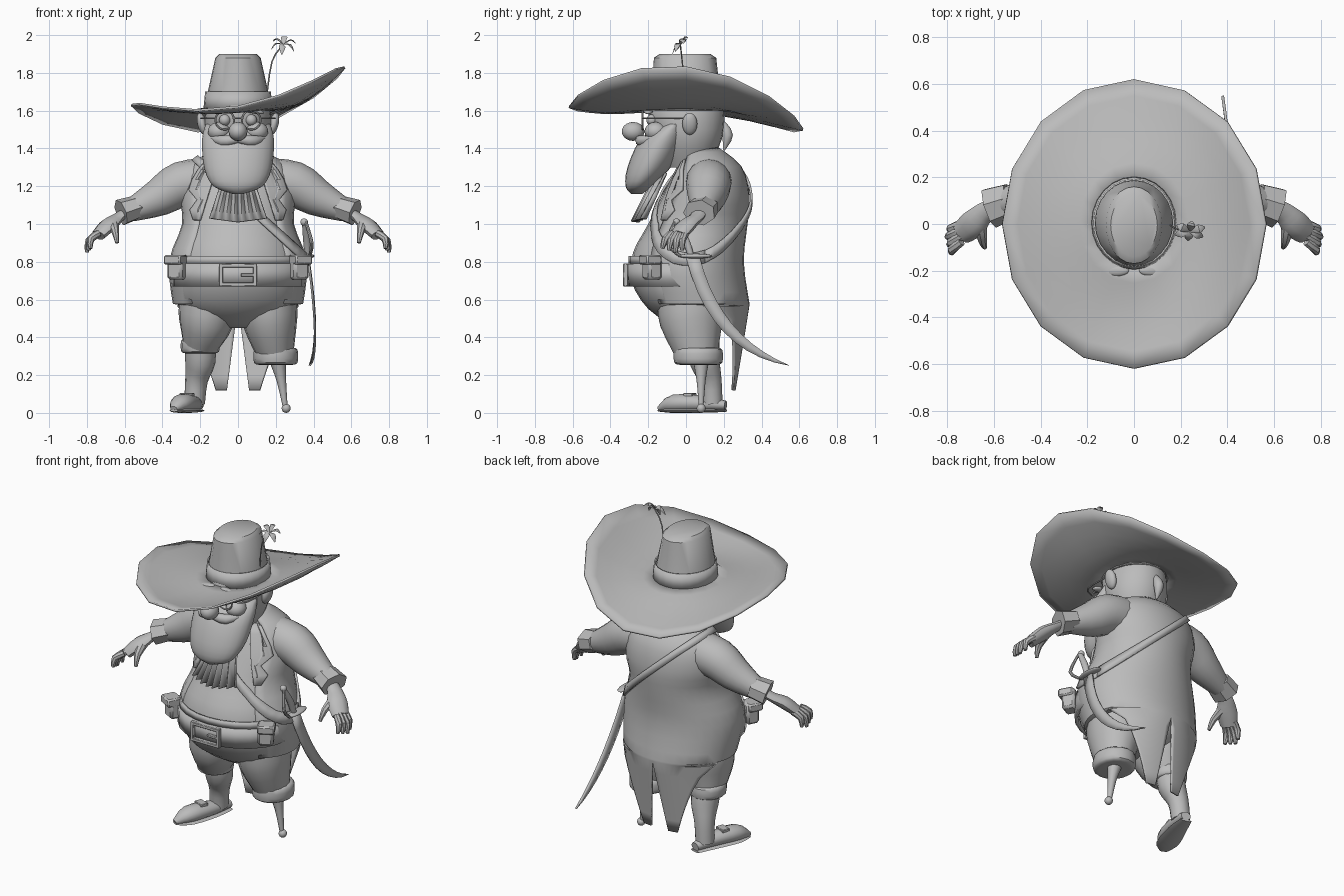
import bpy, bmesh
from math import sin, cos, pi, radians, sqrt
from mathutils import Vector, Matrix
from mathutils.bvhtree import BVHTree

cube = bpy.data.objects.get("Cube")
if cube:
    bpy.data.objects.remove(cube, do_unlink=True)

clay = bpy.data.materials.new("plain_grey")
clay.use_nodes = True
grey = (.5, .5, .5, 1)
clay.diffuse_color = grey
clay.node_tree.nodes["Principled BSDF"].inputs["Base Color"].default_value = grey
BACK, UP = Vector((0, 1, 0)), Vector((0, 0, 1))


def finish(name, bm, mirror=False, thick=0, angle=40):
    """Turn a bmesh into a named, shaded object."""
    bmesh.ops.recalc_face_normals(bm, faces=bm.faces)
    mesh = bpy.data.meshes.new(name)
    bm.to_mesh(mesh)
    bm.free()
    mesh.materials.append(clay)
    mesh.shade_smooth()
    mesh.set_sharp_from_angle(angle=radians(angle))
    obj = bpy.data.objects.new(name, mesh)
    bpy.context.collection.objects.link(obj)
    if mirror:
        obj.modifiers.new("mirror", "MIRROR")
    if thick:
        solid = obj.modifiers.new("thickness", "SOLIDIFY")
        solid.thickness, solid.offset = thick, 0
    return obj


def smooth(keys, steps):
    """Flowing curve through a few keys of any dimension."""
    keys = [Vector(k) for k in keys]
    out = []
    for i, (a, b) in enumerate(zip(keys, keys[1:])):
        leave = (b - keys[max(i - 1, 0)]) / 2
        arrive = (keys[min(i + 2, len(keys) - 1)] - a) / 2
        for s in range(steps):
            t = s / steps
            r = 1 - t
            out.append(a * (1 + 2 * t) * r * r + leave * t * r * r + b * t * t * (3 - 2 * t) - arrive * t * t * r)
    return out + [keys[-1]]


def grid(name, rows, closed=False, caps=False, **options):
    """Skin a list of equal rows of points."""
    bm = bmesh.new()
    verts = [[bm.verts.new(p) for p in row] for row in rows]
    count = len(rows[0])
    for a, b in zip(verts, verts[1:]):
        for i in range(count if closed else count - 1):
            j = (i + 1) % count
            bm.faces.new((a[i], a[j], b[j], b[i]))
    if caps:
        bm.faces.new(verts[0])
        bm.faces.new(verts[-1])
    return finish(name, bm, **options)


def oval(z, half_width, front, back, turn):
    """Point on a horizontal oval; turn starts at the back."""
    middle, depth = (front + back) / 2, (back - front) / 2
    return Vector((half_width * sin(turn), middle + depth * cos(turn), z))


def loft(name, keys, sides=24, steps=3, caps=True, **options):
    rows = [[oval(*key, 2 * pi * i / sides) for i in range(sides)] for key in smooth(keys, steps)]
    return grid(name, rows, True, caps, **options)


def tube(name, keys, sides=10, steps=3, flat=1, **options):
    """Section swept along keys of x, y, z and radius."""
    keys = smooth(keys, steps)
    path = [k.to_3d() if len(k) == 3 else Vector(k[:3]) for k in keys]
    span = path[-1] - path[0]
    ref = UP if max(abs(span.x), abs(span.y)) > abs(span.z) else BACK
    rows = []
    for i, p in enumerate(path):
        along = (path[min(i + 1, len(path) - 1)] - path[max(i - 1, 0)]).normalized()
        side = along.cross(ref).normalized()
        over = side.cross(along) * flat
        turns = [2 * pi * k / sides for k in range(sides)]
        rows.append([p + (side * cos(a) + over * sin(a)) * keys[i][3] for a in turns])
    return grid(name, rows, True, True, **options)


def blob(name, place, scale, tilt=0, **options):
    bm = bmesh.new()
    shape = Matrix.Translation(place) @ Matrix.Rotation(tilt, 4, "Y") @ Matrix.Diagonal((*scale, 1))
    bmesh.ops.create_uvsphere(bm, u_segments=16, v_segments=10, radius=1, matrix=shape)
    return finish(name, bm, angle=80, **options)


def box(name, place, size, turn=0):
    bm = bmesh.new()
    shape = Matrix.Translation(place) @ Matrix.Rotation(turn, 4, "Z") @ Matrix.Diagonal((*size, 1))
    bmesh.ops.create_cube(bm, size=1, matrix=shape)
    bmesh.ops.bevel(bm, geom=bm.edges[:], offset=min(size) / 6, segments=1, affect="EDGES")
    return finish(name, bm)


# Torso with belly and seat
torso = loft("torso", [(.45, .1, -.05, .15), (.55, .3, -.2, .25), (.7, .33, -.29, .26), (.85, .32, -.28, .25),
                       (1, .28, -.2, .28), (1.2, .28, -.1, .3), (1.4, .1, 0, .15)])

# Coat and split tails: one half, mirrored
part = [i / 12 for i in range(13)]
coat_rows = [[oval(*key, radians(135) * f) for f in part] for key in smooth(
    [(1.4, .1, 0, .17), (1.3, .26, -.06, .29), (1.15, .3, -.12, .33), (1, .29, -.2, .32),
     (.8, .36, -.27, .3), (.58, .34, -.22, .33)], 3)]
for k in range(7):
    t = k / 6
    inner, outer = 10 * t, 70 - 50 * sqrt(t)
    coat_rows.append([oval(.57 - .45 * t, .34, -.2, .33 - .07 * t, radians(inner + (outer - inner) * f)) for f in part])
coat = grid("coat", coat_rows, mirror=True, thick=.012)

# Surface lookup for parts lying on the clothes
bpy.context.view_layer.update()
deps = bpy.context.evaluated_depsgraph_get()
trees = [BVHTree.FromObject(cloth, deps) for cloth in (torso, coat)]


def lie_on(origin, direction):
    hits = [h for h in (tree.ray_cast(origin, direction) for tree in trees) if h[0]]
    point = min(hits, key=lambda h: h[3])[0] if hits else origin + direction
    return point - direction * .012


# Strap from one shoulder to the sword hip
middle, slope = Vector((.07, .1, 1.08)), Vector((.74, 0, -.67))
strap = []
for i in range(49):
    a = 2 * pi * i / 48
    out = slope * cos(a) + BACK * sin(a)
    strap.append([lie_on(middle + slope.cross(BACK) * edge + out, -out) for edge in (-.02, .02)])
grid("shoulder_strap", strap, thick=.012)

# Notched lapels
lapel = []
for k in range(7):
    t = k / 6
    width = .11 * sin(pi * (.2 + .7 * t)) * (.5 if k == 4 else 1)
    lapel.append([lie_on(Vector((.1 + .1 * t + width * f, -1, 1.34 - .32 * t)), BACK) for f in part])
grid("lapel", lapel, mirror=True, thick=.012, angle=20)

# Pleated neck cloth, fanning out downwards
pleats = []
for t in (0, .5, 1):
    pleats.append([((.07 + .08 * t) * s / 7, -.15 - .12 * t + (.01 + .01 * t) * (-1) ** s + .05 * (s / 7) ** 2,
                    1.27 - .26 * t + .02 * t * abs(s / 7)) for s in range(-7, 8)])
grid("neck_cloth", pleats, thick=.01, angle=25)

# Waistcoat hem, belt and buckle
loft("waistcoat_hem", [(.79, .34, -.3, .25), (.83, .33, -.3, .25)], steps=1, caps=False, thick=.01)
loft("belt", [(.67, .34, -.3, .26), (.79, .34, -.31, .26)], steps=1, caps=False, thick=.02)
for s in (-1, 1):
    box("buckle_side", (.09 * s, -.32, .73), (.02, .025, .12))
    box("buckle_bar", (0, -.32, .73 + .05 * s), (.18, .025, .02))
    box("pouch", (.32 * s, -.18, .77), (.09, .08, .13), s / 2)
    box("pouch_flap", (.33 * s, -.19, .81), (.1, .09, .05), s / 2)
box("buckle_prong", (.05, -.32, .73), (.07, .02, .015))

# Head, ears and tied hair
loft("head", [(1.3, .1, -.1, .12), (1.45, .17, -.17, .19), (1.6, .17, -.2, .2), (1.7, .13, -.15, .15)])
blob("ear", (.19, .02, 1.53), (.025, .04, .06), .25, mirror=True)
tube("tied_hair", [(0, .19, 1.54, .015), (0, .22, 1.47, .03), (0, .2, 1.39, .005)])

# Face and beard
blob("nose", (0, -.28, 1.49), (.05, .06, .05))
blob("cheek", (.1, -.16, 1.49), (.06, .06, .05), mirror=True)
blob("eye", (.07, -.18, 1.55), (.03, .03, .03), mirror=True)
blob("eyebrow", (.08, -.2, 1.6), (.06, .025, .015), .2, mirror=True)
tube("moustache", [(0, -.25, 1.45, .02), (.08, -.23, 1.44, .03), (.15, -.17, 1.46, .005)], mirror=True)
loft("beard", [(1.53, .17, -.12, 0), (1.45, .19, -.24, 0), (1.3, .18, -.31, -.08), (1.2, .13, -.32, -.18),
               (1.16, .03, -.29, -.23)])

# Round spectacles
hoop = [2 * pi * i / 20 for i in range(21)]
tube("spectacle_rim", [(.07 + .05 * cos(a), -.23, 1.55 + .05 * sin(a), .005) for a in hoop],
     sides=6, steps=1, mirror=True)
tube("spectacle_arm", [(.12, -.23, 1.56, .005), (.19, -.18, 1.56, .005), (.19, 0, 1.56, .005)], sides=6, mirror=True)
tube("spectacle_bridge", [(-.03, -.23, 1.56, .005), (.03, -.23, 1.56, .005)], sides=6)

# Hat crown and band
loft("hat_crown", [(1.6, .18, -.19, .2), (1.7, .16, -.18, .18), (1.88, .12, -.17, .16), (1.9, .1, -.14, .13)], steps=1)
loft("hat_band", [(1.6, .18, -.19, .2), (1.7, .17, -.18, .19)], steps=1, caps=False, thick=.008)

# Hat brim: sixteen sides, swept up on one side and drooping behind
brim = []
for k in range(7):
    t = k / 6
    row = []
    for i in range(16):
        a = pi * i / 8
        rim_z = 1.645 + .1 * sin(a) - .06 * cos(a) - .085 * cos(2 * a)
        z = 1.61 + (rim_z - 1.61) * t ** 1.5 - .02 * sin(pi * t)
        row.append(oval(z, .17, -.18, .19, a).lerp(oval(z, .565, -.62, .62, a), t))
    brim.append(row)
grid("hat_brim", brim, closed=True, thick=.012)

# Flower on the hat
tube("flower_stem", [(.15, 0, 1.66, .004), (.18, -.02, 1.86, .004), (.24, -.03, 1.95, .004)], sides=6)
heart = Vector((.24, -.03, 1.95))
for i in range(6):
    a = pi / 3 * i + .4
    reach = Vector((cos(a), .6 * sin(a), .6 * sin(a))) * .07
    tube("petal", [(*heart, .005), (*(heart + reach * .6 + UP * .015), .018), (*(heart + reach - UP * .01), .003)],
         sides=8, flat=.2)

# Arms, turned-back cuffs and hands
tube("sleeve", [(.15, .12, 1.23, .12), (.3, .12, 1.21, .12), (.42, .11, 1.14, .1), (.57, .09, 1.07, .06)],
     sides=16, mirror=True)
tube("sleeve_cuff", [(.53, .1, 1.09, .08), (.62, .07, 1.06, .09)], sides=7, steps=1, flat=.8, mirror=True, angle=20)
tube("palm", [(.58, .08, 1.07, .04), (.64, .05, 1.03, .045), (.69, 0, .99, .06), (.74, -.04, .94, .05)],
     flat=.6, mirror=True)
for k in range(4):
    root = Vector((.74, -.025 * k, .95))
    tip = root + Vector((.06 - .01 * abs(k - 1), -.02 - .01 * k, -.1 + .01 * abs(k - 1)))
    knuckle = root.lerp(tip, .5) + Vector((.02, -.01, .01))
    tube("finger", [(*root, .02), (*knuckle, .02), (*tip, .01)], sides=8, steps=2, mirror=True)
tube("thumb", [(.66, 0, 1, .03), (.65, -.07, .96, .02), (.64, -.1, .9, .01)], sides=8, steps=2, mirror=True)

# Breeches with rolled cuffs
for s, low, roll in ((1, .3, .115), (-1, .355, .1)):
    tube("breeches_leg", [(.16 * s, .02, .6, .15), (.17 * s, .03, .48, .145), (.2 * s, .06, low, .095)],
         sides=16, flat=1.15)
    tube("breeches_cuff", [(.2 * s, .065, low + rise * roll, size * roll) for rise, size in
                           ((-.4, .7), (-.3, 1), (.3, 1), (.4, .7))], sides=16, flat=1.1)

# Peg leg
tube("peg_leg", [(.21, .08, .28, .045), (.23, .08, .17, .025), (.25, .08, .03, .013)])
blob("peg_tip", (.255, .08, .024), (.024, .024, .024))

# Stocking and buckled shoe
tube("stocking", [(-.2, .08, .36, .08), (-.2, .1, .27, .08), (-.22, .13, .17, .06), (-.23, .14, .05, .055)], sides=14)
shoe = [(-.21, .21, .04, .03), (-.24, .1, .05, .05), (-.3, -.06, .05, .06), (-.34, -.14, .02, .02)]
tube("shoe", shoe, sides=14, flat=.8)
tube("shoe_sole", [(x, y, .012, r + .005) for x, y, z, r in shoe], sides=8, flat=.2)
box("shoe_buckle", (-.27, .02, .095), (.07, .05, .02), -.35)

# Curved sword on the left hip
start, bend, end = Vector((.37, .035, .83)), Vector((.44, .15, .36)), Vector((.38, .55, .25))
blade = []
for k in range(11):
    t = k / 10
    upper, lower = start.lerp(bend, t), bend.lerp(end, t)
    across = (lower - upper).cross(Vector((1, 0, 0))).normalized() * .035 * (1.01 - t ** 3)
    spine = upper.lerp(lower, t)
    blade.append([spine - across, spine, spine + across])
grid("sword_blade", blade, thick=.012)
blob("sword_guard", (.37, .05, .83), (.035, .09, .013))
tube("sword_grip", [(.37, .03, .82, .016), (.365, 0, .91, .02), (.355, -.05, 1, .016)])
blob("sword_pommel", (.35, -.05, 1.01), (.02, .02, .02))
tube("knuckle_guard", [(.38, -.03, .83, .008), (.39, -.1, .9, .01), (.36, -.06, 1.01, .008)], sides=8)
